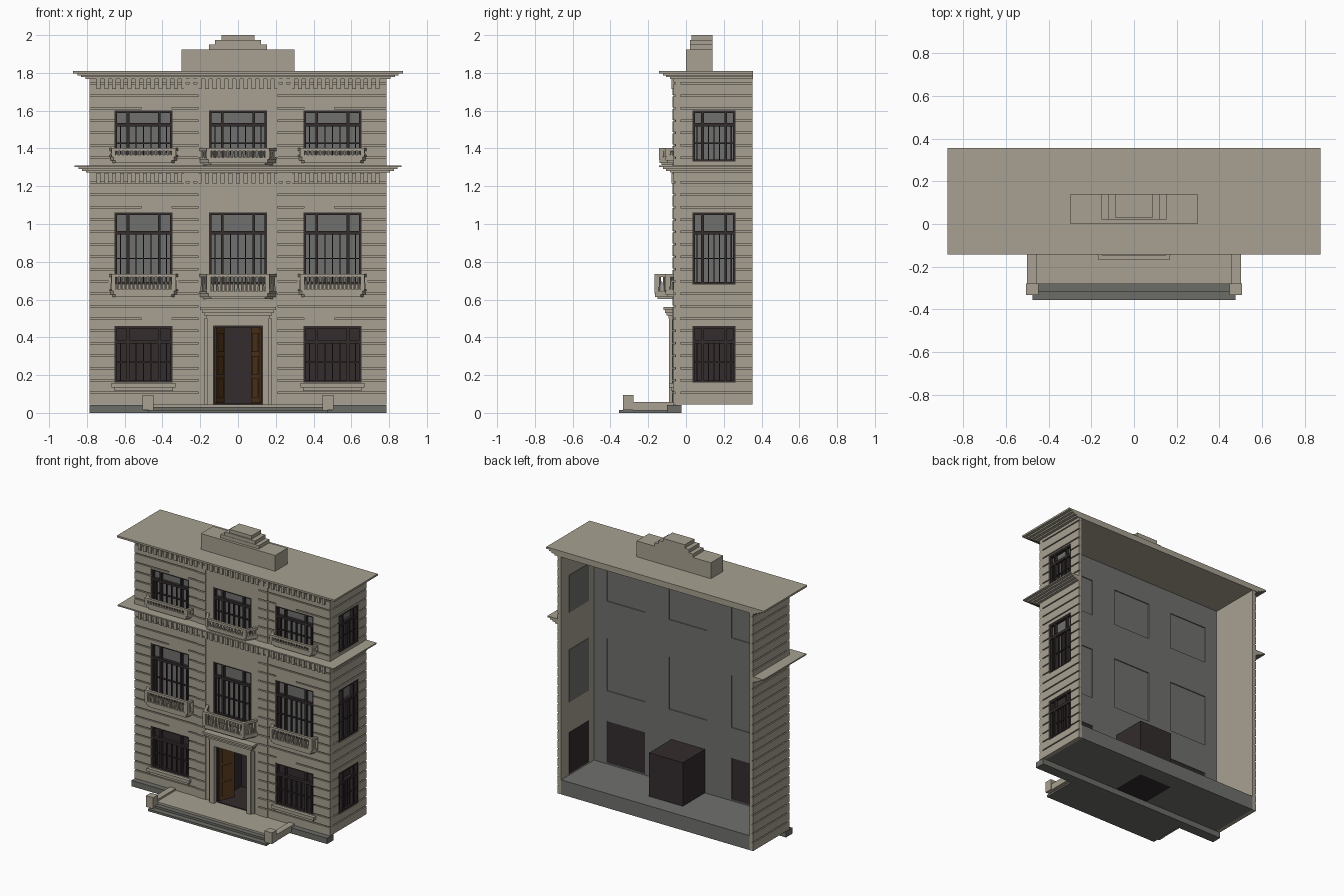
import bpy
import bmesh
import math
from mathutils import Matrix, Vector

if "Cube" in bpy.data.objects:
    bpy.data.objects.remove(bpy.data.objects["Cube"], do_unlink=True)


def material(name, r, g, b):
    m = bpy.data.materials.new(name)
    m.use_nodes = True
    m.diffuse_color = (r, g, b, 1)
    m.node_tree.nodes["Principled BSDF"].inputs["Base Color"].default_value = (r, g, b, 1)
    return m


STONE = material("warm limestone", 0.39, 0.355, 0.285)
STEP = material("grey step stone", 0.15, 0.15, 0.135)
PLASTER = material("grey plaster and glass", 0.16, 0.16, 0.158)
FRAME = material("dark brown frame", 0.034, 0.025, 0.026)
WOOD = material("door wood", 0.1, 0.045, 0.014)

W, YF, YB = 0.785, -0.065, 0.352      # half width, front face, open back
BASE, TOP, SKIN = 0.045, 1.775, 0.009


def finish(name, bm, mat):
    mesh = bpy.data.meshes.new(name)
    bmesh.ops.recalc_face_normals(bm, faces=bm.faces)
    bm.to_mesh(mesh)
    bm.free()
    mesh.materials.append(mat)
    obj = bpy.data.objects.new(name, mesh)
    bpy.context.collection.objects.link(obj)
    return obj


def add_box(bm, x0, x1, y0, y1, z0, z1):
    mid = Vector((x0 + x1, y0 + y1, z0 + z1)) / 2
    size = Matrix.Diagonal((x1 - x0, y1 - y0, z1 - z0, 1))
    bmesh.ops.create_cube(bm, size=1, matrix=Matrix.Translation(mid) @ size)


def boxes(name, items, mat):
    bm = bmesh.new()
    for item in items:
        add_box(bm, *item)
    return finish(name, bm, mat)


def pieces(a0, a1, z0, z1, holes):
    """Split a rectangle into rectangles that leave the holes open."""
    levels = {z0, z1} | {z for h in holes for z in h[2:] if z0 < z < z1}
    levels = sorted(levels)
    for lo, hi in zip(levels, levels[1:]):
        a = a0
        for h0, h1, hz0, hz1 in sorted(holes):
            if hz0 < (lo + hi) / 2 < hz1 and h1 > a and h0 < a1:
                if h0 > a:
                    yield a, h0, lo, hi
                a = max(a, h1)
        if a < a1:
            yield a, a1, lo, hi


def courses(a0, a1, holes, pitch=0.0655, joint=0.008):
    """Rusticated stone courses, cut around the holes."""
    z = BASE
    while z < TOP:
        yield from pieces(a0, a1, z, min(z + pitch - joint, TOP), holes)
        z += pitch


# Window and door openings, as (start, end, bottom, top)
STOREYS = [(0.16, 0.46), (0.68, 1.06), (1.33, 1.6)]
DOOR = (-0.13, 0.13, BASE, 0.46)
front_holes = [DOOR]
for storey, (lo, hi) in enumerate(STOREYS):
    for cx in (-0.5, 0, 0.5):
        if storey or cx:
            front_holes.append((cx - 0.153, cx + 0.153, lo, hi))
side_holes = [(0.035, 0.262, lo, hi) for lo, hi in STOREYS]

# Wall cores
boxes("front_wall", [(a, b, YF + SKIN, -0.03, c, d)
                     for a, b, c, d in pieces(-W, W, BASE, TOP, front_holes)], STONE)
boxes("front_wall_plaster", [(a, b, -0.03, -0.025, c, d)
                             for a, b, c, d in pieces(-W + 0.03, W - 0.03, BASE, TOP, front_holes)], PLASTER)
boxes("left_wall", [(W - 0.03, W - SKIN, a, b, c, d)
                    for a, b, c, d in pieces(-0.03, YB, BASE, TOP, side_holes)], STONE)
boxes("right_wall", [(SKIN - W, 0.03 - W, -0.03, YB, BASE, TOP)], STONE)

# Stone courses on the outside, with smooth lintel panels left above the windows
panels = []
for lo, hi in STOREYS:
    for s in (-1, 1):
        panels.append((min(s * 0.35, s * 0.51), max(s * 0.35, s * 0.51), hi, hi + 0.07))
skin = []
for s in (-1, 1):
    for inner, outer, y in ((0.285, W, YF), (0.21, 0.285, YF - 0.006)):
        lo, hi = sorted((s * inner, s * outer))
        skin += [(a, b, y, YF + SKIN, c, d) for a, b, c, d in courses(lo, hi, front_holes + panels)]
skin += [(W - SKIN, W, a, b, c, d) for a, b, c, d in courses(YF, YB, side_holes)]
skin += [(-W, SKIN - W, a, b, c, d) for a, b, c, d in courses(YF, YB, [])]
boxes("stone_courses", skin, STONE)
boxes("lintel_panels", [(a, b, YF, YF + SKIN, c, d) for a, b, c, d in panels], STONE)
boxes("centre_bay_facing", [(a, b, YF, YF + SKIN, c, d)
                            for a, b, c, d in pieces(-0.21, 0.21, BASE, TOP, front_holes)], STONE)

# Floor, with the entrance box passing through it
well = (-0.135, 0.135, -0.03, 0.23)
boxes("floor_slab", [(a, b, c, d, BASE, 0.15)
                     for a, b, c, d in pieces(0.03 - W, W - 0.03, -0.025, YB, [well])], PLASTER)
boxes("entrance_box", [(-0.135, 0.135, 0.222, 0.23, BASE, 0.465),
                       (-0.135, 0.135, -0.025, 0.23, 0.46, 0.466),
                       (-0.135, 0.135, -0.06, 0.23, BASE, 0.051),
                       (-0.135, -0.129, -0.025, 0.23, BASE, 0.465),
                       (0.129, 0.135, -0.025, 0.23, BASE, 0.465)], FRAME)


# Windows: frame bars and a pane, set into the front or the left wall
def window(name, hole, on_side, blind):
    u0, u1, z0, z1 = hole
    mid, wide, transom = (u0 + u1) / 2, u1 - u0, z1 - 0.28 * (z1 - z0)

    def place(a, b, d0, d1, c, d):
        if on_side:
            return (W - d1, W - d0, a, b, c, d)
        return (a, b, YF + d0, YF + d1, c, d)

    t = 0.012
    bars = [(u0, u0 + t, z0, z1), (u1 - t, u1, z0, z1), (u0, u1, z0, z0 + t),
            (u0, u1, z1 - t, z1), (u0, u1, transom - 0.009, transom + 0.009)]
    for s in (-1, 1):
        u = mid + s * wide * 0.27
        bars.append((u - 0.007, u + 0.007, z0, z1))
    items = [place(a, b, 0.006, 0.028, c, d) for a, b, c, d in bars]
    for k in (-0.4, -0.13, 0, 0.13, 0.4):
        u = mid + k * wide
        items.append(place(u - 0.003, u + 0.003, 0.014, 0.026, z0, transom))
    half = (z0 + transom) / 2
    items.append(place(u0, u1, 0.014, 0.026, half - 0.003, half + 0.003))
    boxes(name + "_frame", items, FRAME)
    boxes(name + "_pane", [place(u0, u1, 0.027, 0.033, z0, z1)], FRAME if blind else PLASTER)


for i, hole in enumerate(front_holes[1:]):
    window(f"front_window_{i + 1}", hole, False, hole[2] < 0.2)
for i, hole in enumerate(side_holes):
    window(f"side_window_{i + 1}", hole, True, i == 0)

# Ground floor sills
boxes("window_sills", [box for cx in (-0.5, 0.5) for box in
                       ((cx - 0.17, cx + 0.17, YF - 0.025, YF + 0.01, 0.135, 0.158),
                        (cx - 0.155, cx + 0.155, YF - 0.012, YF + 0.01, 0.115, 0.135))], STONE)

# Stepped cornices; the middle one is open inside
roof, belt = [], []
for i, out in enumerate((0.022, 0.045, 0.065, 0.088)):
    z = TOP - 0.008 + i * 0.01
    roof.append((-W - out, W + out, YF - out * 0.88, 0.355, z, z + (0.013 if i == 3 else 0.01)))
    z, x, y = 1.272 + i * 0.0095, W + out * 0.92, YF - out * 0.88
    belt += [(-x, x, y, YF + SKIN, z, z + 0.0095)]
    belt += [(min(s * x, s * (W - 0.02)), max(s * x, s * (W - 0.02)), YF, YB, z, z + 0.0095) for s in (-1, 1)]
boxes("roof_cornice", roof, STONE)
boxes("middle_cornice", belt, STONE)

# Dentils under both cornices
boxes("dentils", [(i * 0.041 - 0.011, i * 0.041 + 0.011, YF - 0.012, YF + 0.005, z, z + 0.055)
                  for i in range(-18, 19) for z in (1.215, 1.715)], STONE)

# Stepped roof parapet
boxes("parapet", [(-0.298, 0.298, 0, 0.14, 1.808, 1.925), (-0.153, 0.153, 0.02, 0.14, 1.925, 1.95),
                  (-0.122, 0.122, 0.022, 0.14, 1.95, 1.975), (-0.088, 0.088, 0.03, 0.14, 1.975, 2)], STONE)


# Balconies with splayed ends
def prism(bm, pts, z0, z1):
    base = [bm.verts.new((x, y, z0)) for x, y in pts]
    face = bm.faces.new(base)
    top = bmesh.ops.extrude_face_region(bm, geom=[face])["geom"]
    bmesh.ops.translate(bm, vec=(0, 0, z1 - z0), verts=[v for v in top if isinstance(v, bmesh.types.BMVert)])
    if face.is_valid is False or len(face.link_loops if hasattr(face, "link_loops") else [1]) == 0:
        bm.faces.new(base)


def balcony(name, cx, z0, z1, back, front, y):
    path = [(cx - back, YF), (cx - front, y), (cx + front, y), (cx + back, YF)]
    bm = bmesh.new()
    prism(bm, path, z0 + 0.012, z0 + 0.03)
    prism(bm, [(cx + (px - cx) * 0.93, YF + (py - YF) * 0.85) for px, py in path], z0, z0 + 0.012)
    for p, q in zip(path, path[1:]):
        p, q = Vector(p), Vector(q)
        run = q - p
        turn = Matrix.Rotation(math.atan2(run.y, run.x), 4, 'Z')
        for lo, hi in ((z0 + 0.03, z0 + 0.04), (z1 - 0.016, z1)):
            mid = ((p + q) / 2).to_3d() + Vector((0, 0.008, (lo + hi) / 2))
            size = Matrix.Diagonal((run.length, 0.018, hi - lo, 1))
            bmesh.ops.create_cube(bm, size=1, matrix=Matrix.Translation(mid) @ turn @ size)
        count = max(2, round(run.length / 0.022))
        for k in range(1, count):
            spot = p.lerp(q, k / count)
            at = Vector((spot.x, spot.y + 0.008, (z0 + z1) / 2 + 0.01))
            bmesh.ops.create_cone(bm, segments=6, radius1=0.0085, radius2=0.005, cap_ends=True,
                                  depth=z1 - z0 - 0.05, matrix=Matrix.Translation(at))
    for x, py in path:
        add_box(bm, x - 0.011, x + 0.011, py - 0.003, py + 0.02, z0 + 0.03, z1)
    finish(name, bm, STONE)


for level, z0, z1, y in (("middle", 0.602, 0.735, -0.165), ("upper", 1.312, 1.402, -0.14)):
    balcony(level + "_centre_balcony", 0, z0, z1, 0.2, 0.155, y)
    for side, cx in (("left", 0.5), ("right", -0.5)):
        balcony(f"{level}_{side}_balcony", cx, z0 + 0.012, z1, 0.176, 0.16, -0.108)

# Door surround with a flaring hood
surround = [(-0.165, 0.165, YF - 0.025, YF + 0.01, 0.46, 0.5)]
for s in (-1, 1):
    for a, b, y in ((0.13, 0.165, YF - 0.025), (0.165, 0.18, YF - 0.01)):
        surround.append((min(s * a, s * b), max(s * a, s * b), y, YF + 0.01, BASE, 0.5))
for i in range(4):
    x, z = 0.17 + i * 0.01, 0.5 + i * 0.015
    surround.append((-x, x, YF - 0.028 - i * 0.009, YF + 0.01, z, z + 0.015))
boxes("door_surround", surround, STONE)

# Door leaves standing open inwards, each with raised panels
for side, s in (("left", 1), ("right", -1)):
    leaf = boxes(side + "_door_leaf", [(0, 0.12, -0.006, 0.006, 0, 0.4)] +
                 [(0.02, 0.1, -0.01, 0.01, z, z + 0.1) for z in (0.03, 0.15, 0.27)], WOOD)
    leaf.location = (s * 0.122, -0.045, 0.052)
    leaf.rotation_euler.z = math.radians(90 + s * 22)
boxes("door_frame", [(-0.13, -0.122, -0.06, -0.03, BASE, 0.46), (0.122, 0.13, -0.06, -0.03, BASE, 0.46),
                     (-0.13, 0.13, -0.06, -0.03, 0.45, 0.46)], FRAME)

# Plinth, entrance steps and cheek walls
boxes("plinth", [(-W, W, -0.1, -0.025, 0, 0.042)], STEP)
boxes("lower_steps", [(-0.475, 0.475, -0.355, -0.03, 0, 0.015),
                      (-0.455, 0.455, -0.315, -0.05, 0.015, 0.03)], STEP)
boxes("landing", [(-0.455, 0.455, -0.28, YF + 0.01, 0.03, 0.044)], STONE)
cheeks = []
for s in (-1, 1):
    for inner, outer, y0, y1, z0, z1 in ((0.455, 0.5, -0.28, YF, 0.012, 0.058),
                                         (0.447, 0.505, -0.333, -0.278, 0.014, 0.095)):
        cheeks.append((min(s * inner, s * outer), max(s * inner, s * outer), y0, y1, z0, z1))
boxes("step_cheeks", cheeks, STONE)
